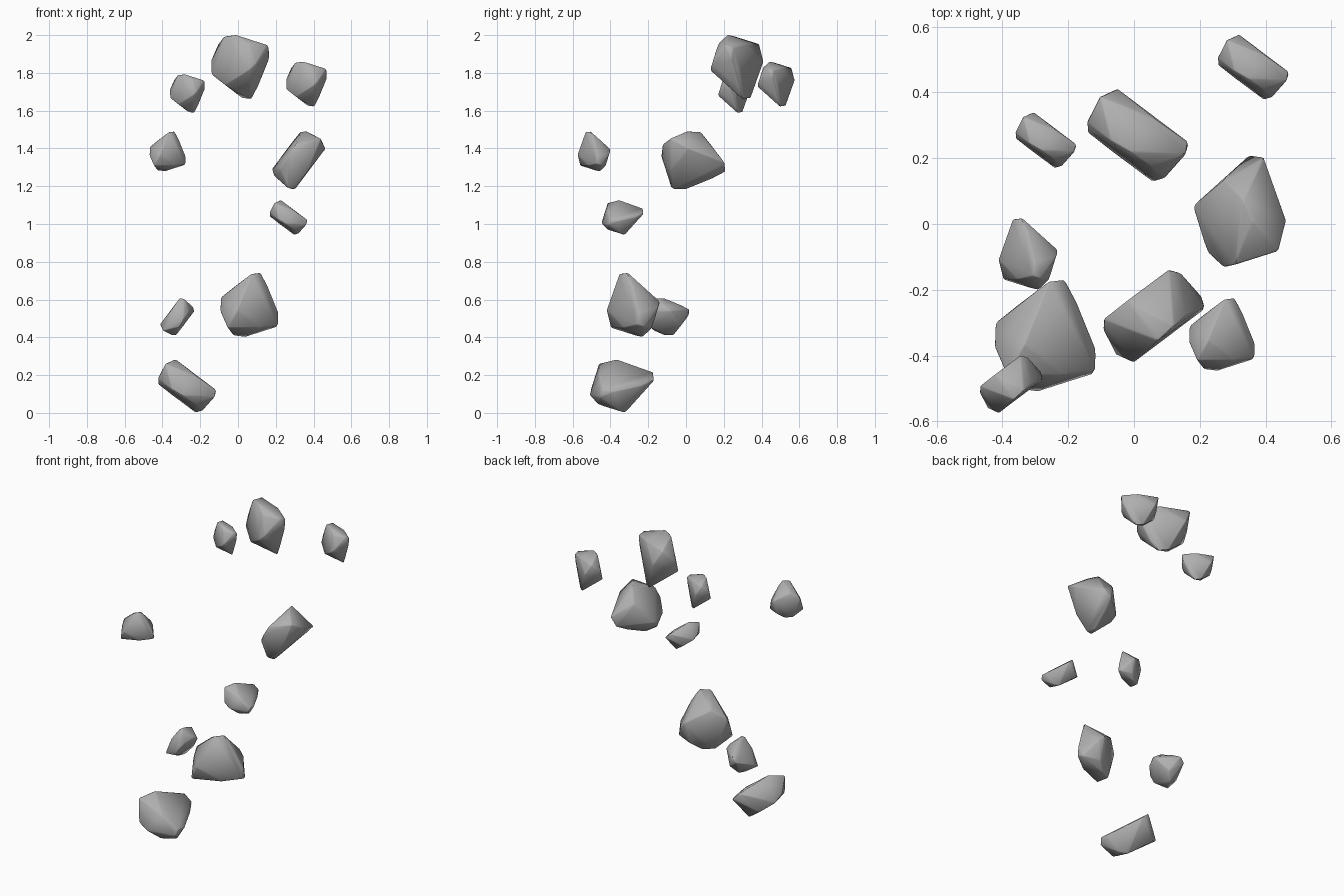
import bpy, bmesh
from mathutils import Matrix, Vector

if "Cube" in bpy.data.objects:
    bpy.data.objects.remove(bpy.data.objects["Cube"])

stone = bpy.data.materials.new("grey_stone")
stone.diffuse_color = (0.43, 0.43, 0.43, 1)
stone.use_nodes = True
stone.node_tree.nodes["Principled BSDF"].inputs["Base Color"].default_value = stone.diffuse_color

# corners of one slab-like boulder
CORNERS = [(.155, -.02, .105), (.148, -.06, .118), (.157, -.03, .04),
           (-.112, .118, .122), (-.06, .142, .027), (.055, .05, .122),
           (-.152, .04, .03), (-.15, .01, -.035), (-.076, -.048, -.094),
           (.05, -.142, -.015), (.085, -.132, .016), (.045, -.098, .127),
           (-.08, -.016, .164), (-.02, -.05, .172),
           (.016, .074, -.164), (.064, .03, -.17), (.1, 0, -.1)]

# quarter-turn orientations (rows of rotation matrices)
UPRIGHT = Matrix(((1, 0, 0), (0, 1, 0), (0, 0, 1)))
FLIPPED = Matrix(((1, 0, 0), (0, -1, 0), (0, 0, -1)))
TIPPED = Matrix(((1, 0, 0), (0, 0, -1), (0, 1, 0)))
ROLLED = Matrix(((0, 1, 0), (0, 0, -1), (-1, 0, 0)))
ROLLED_BACK = Matrix(((0, -1, 0), (0, 0, -1), (1, 0, 0)))


def rock(name, centre, size, turn):
    bm = bmesh.new()
    for c in CORNERS:
        bm.verts.new(turn @ Vector(c) * size + Vector(centre))
    bmesh.ops.convex_hull(bm, input=bm.verts)
    loose = [v for v in bm.verts if not v.link_faces]
    bmesh.ops.delete(bm, geom=loose, context='VERTS')
    bmesh.ops.recalc_face_normals(bm, faces=bm.faces)
    # slightly worn edges
    edges = [e for e in bm.edges if e.calc_face_angle(0) > 0.35]
    bmesh.ops.bevel(bm, geom=edges, offset=.005 * size, segments=1,
                    affect='EDGES', clamp_overlap=True)
    mesh = bpy.data.meshes.new(name)
    bm.to_mesh(mesh)
    bm.free()
    mesh.materials.append(stone)
    ob = bpy.data.objects.new(name, mesh)
    bpy.context.collection.objects.link(ob)
    bpy.ops.object.select_all(action='DESELECT')
    ob.select_set(True)
    bpy.context.view_layer.objects.active = ob
    bpy.ops.object.shade_smooth_by_angle(angle=1.0)


# floating rocks, top to bottom
rock("top_large_rock", (.008, .27, 1.83), 1, UPRIGHT)
rock("top_left_small_rock", (-.27, .255, 1.69), .6, UPRIGHT)
rock("top_right_small_rock", (.36, .477, 1.74), .7, UPRIGHT)
rock("upper_left_small_rock", (-.375, -.487, 1.385), .62, FLIPPED)
rock("upper_right_large_rock", (.322, .04, 1.34), 1, ROLLED)
rock("middle_small_rock", (.265, -.335, 1.035), .65, TIPPED)
rock("lower_large_rock", (.057, -.28, .573), 1, FLIPPED)
rock("lower_left_small_rock", (-.322, -.09, .507), .64, ROLLED_BACK)
rock("bottom_large_rock", (-.273, -.338, .143), 1, TIPPED)
